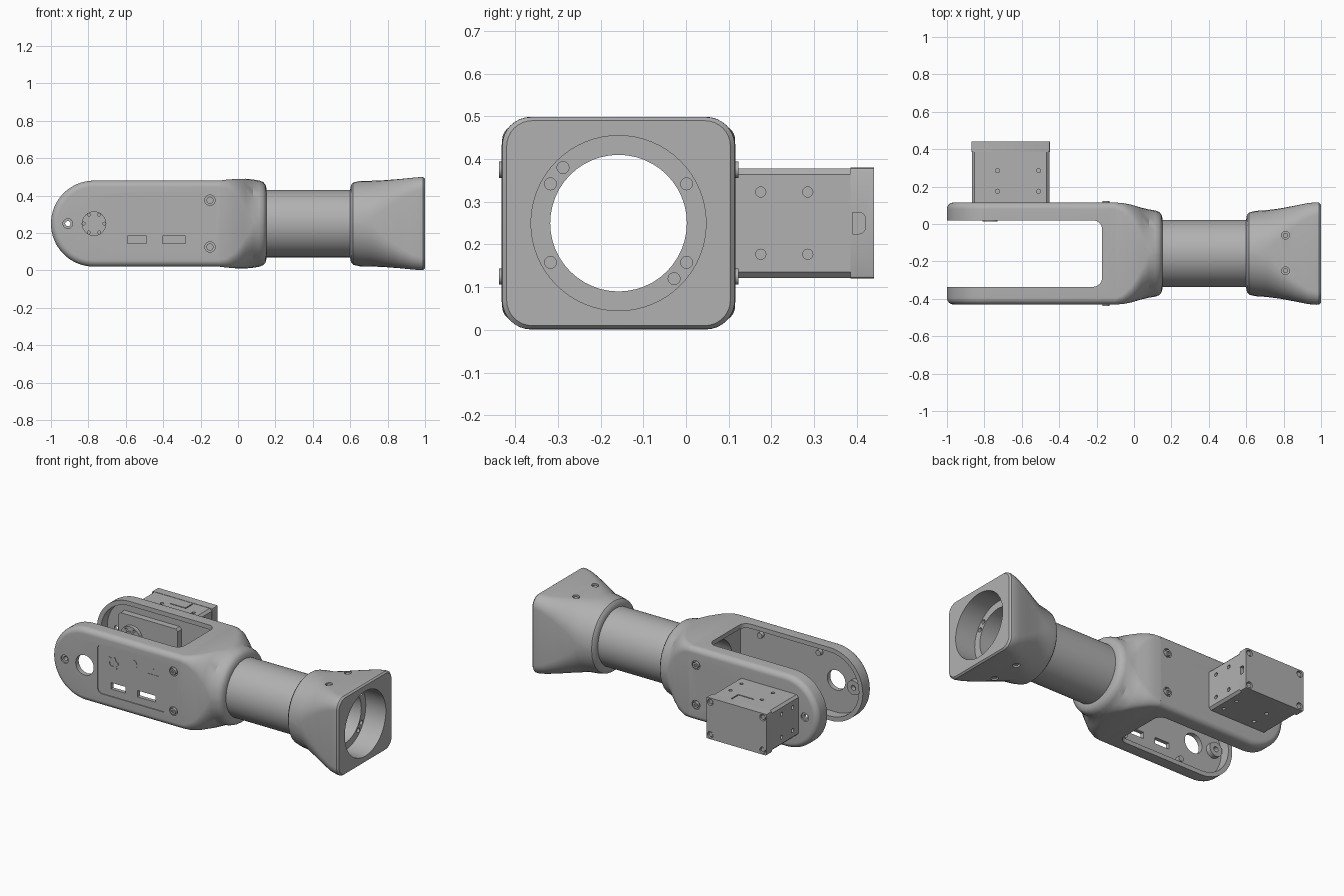
import bpy, bmesh
from math import sin, cos, pi, radians

old = bpy.data.objects.get("Cube")
if old:
    bpy.data.objects.remove(old, do_unlink=True)

grey = bpy.data.materials.new("plain grey")
grey.use_nodes = True
COLOUR = (0.44, 0.44, 0.44, 1)
grey.diffuse_color = COLOUR
grey.node_tree.nodes["Principled BSDF"].inputs["Base Color"].default_value = COLOUR

CY, CZ = -0.158, 0.25      # long axis of the arm
PIVOT, H = -0.77, 0.23     # fork pivot x, fork half height
FRONT, BACK = -0.43, 0.115  # outer faces of the fork


# ---------- outlines and solids ----------
def rounded(cu, cv, hu, hv, r, k=8):
    r = min(r, 0.97 * min(hu, hv))
    pts = []
    for q, (su, sv) in enumerate([(1, 1), (-1, 1), (-1, -1), (1, -1)]):
        for i in range(k + 1):
            a = (q + i / k) * pi / 2
            pts.append((cu + su * (hu - r) + r * cos(a), cv + sv * (hv - r) + r * sin(a)))
    return pts


def circle(cu, cv, r, n=40):
    return [(cu + r * cos(2 * pi * i / n), cv + r * sin(2 * pi * i / n)) for i in range(n)]


def rect(u0, u1, v0, v1):
    return [(u0, v0), (u1, v0), (u1, v1), (u0, v1)]


def stadium(h, x_end, n=32):
    arc = [pi / 2 + pi * i / n for i in range(n + 1)]
    return [(x_end, CZ - h), (x_end, CZ + h)] + [(PIVOT + h * cos(a), CZ + h * sin(a)) for a in arc]


def place(axis, d, pts):
    order = {"x": lambda u, v: (d, u, v), "y": lambda u, v: (u, d, v), "z": lambda u, v: (u, v, d)}
    return [order[axis](u, v) for u, v in pts]


def loft(name, rings):
    bm = bmesh.new()
    loops = [[bm.verts.new(p) for p in ring] for ring in rings]
    n = len(loops[0])
    for a, b in zip(loops, loops[1:]):
        for i in range(n):
            j = (i + 1) % n
            bm.faces.new((a[i], a[j], b[j], b[i]))
    bm.faces.new(loops[0])
    bm.faces.new(loops[-1])
    bmesh.ops.recalc_face_normals(bm, faces=bm.faces)
    mesh = bpy.data.meshes.new(name)
    bm.to_mesh(mesh)
    bm.free()
    mesh.materials.append(grey)
    ob = bpy.data.objects.new(name, mesh)
    bpy.context.collection.objects.link(ob)
    return ob


def prism(name, axis, a, b, pts):
    return loft(name, [place(axis, a, pts), place(axis, b, pts)])


def cut(ob, *solids):
    """Subtract (axis, start, end, outline) solids from an object."""
    tools = [prism("cutter", *s) for s in solids]
    for t in tools:
        t.hide_render = True
        m = ob.modifiers.new("cut", "BOOLEAN")
        m.operation, m.solver, m.object = "DIFFERENCE", "EXACT", t
    bpy.context.view_layer.update()
    deps = bpy.context.evaluated_depsgraph_get()
    mesh = bpy.data.meshes.new_from_object(ob.evaluated_get(deps))
    ob.modifiers.clear()
    ob.data = mesh
    for t in tools:
        bpy.data.objects.remove(t, do_unlink=True)


def sections(name, rows):
    return loft(name, [place("x", x, rounded(CY, CZ, hy, hz, r)) for x, hy, hz, r in rows])


bore = ("x", -0.4, 1.2, circle(CY, CZ, 0.16, 48))

# ---------- fork with two arms ----------
R, K = 0.035, 8
rings = []
for i in range(K + 1):
    a = i * pi / 2 / K
    rings.append((R * (1 - cos(a)), H - R * (1 - sin(a))))
levels = [(FRONT + d, h) for d, h in rings] + [(BACK - d, h) for d, h in reversed(rings)]
fork = loft("fork_arms", [place("y", y, stadium(h, -0.1)) for y, h in levels])
SCREWS = [(-0.15, 0.125), (-0.15, 0.375)]
cuts = [
    ("z", -0.2, 0.7, rounded(-0.67, CY, 0.5, 0.178, 0.05)),      # open gap
    ("y", -0.4, 0.085, stadium(H - 0.028, -0.05)),               # hollow inside
    ("y", -0.5, -0.424, rounded(-0.44, 0.255, 0.24, 0.155, 0.03)),  # side panel
    ("y", -0.5, -0.3, circle(PIVOT, CZ, 0.063)),                 # pivot opening
    ("y", -0.5, -0.3, rect(-0.59, -0.49, 0.145, 0.185)),         # sockets
    ("y", -0.5, -0.3, rect(-0.405, -0.28, 0.145, 0.185)),
    ("y", -0.5, 0.3, circle(-0.91, CZ, 0.014, 20)),
    ("y", -0.5, -0.42, circle(-0.91, CZ, 0.026, 24)),
    ("y", 0.105, 0.3, circle(-0.91, CZ, 0.026, 24)),
]
for x, z in SCREWS:
    cuts += [("y", -0.5, -0.415, circle(x, z, 0.028, 24)), ("y", 0.1, 0.3, circle(x, z, 0.028, 24))]
cut(fork, *cuts)

for x, z in SCREWS:
    for side, y in (("front", -0.424), ("back", 0.109)):
        head = prism(f"{side}_fork_screw", "y", y - 0.014, y + 0.014, circle(x, z, 0.019, 20))
        out = (y - 0.1, y - 0.006) if side == "front" else (y + 0.006, y + 0.1)
        cut(head, ("y", *out, circle(x, z, 0.009, 6)))

# ---------- neck between fork and tube ----------
neck = sections("fork_neck", [
    (-0.1, 0.2725, 0.23, R), (-0.06, 0.27, 0.235, 0.05), (-0.01, 0.26, 0.239, 0.09),
    (0.04, 0.245, 0.24, 0.16), (0.08, 0.236, 0.236, 0.23), (0.115, 0.23, 0.23, 0.23),
    (0.135, 0.222, 0.222, 0.22), (0.147, 0.208, 0.208, 0.2), (0.153, 0.185, 0.185, 0.18)])
cut(neck, bore)

# ---------- tube ----------
tube = prism("tube", "x", 0.1, 0.68, circle(CY, CZ, 0.18, 64))
cut(tube, bore)

# ---------- square end flange ----------
flange = sections("end_flange", [
    (0.6, 0.185, 0.185, 0.18), (0.604, 0.206, 0.206, 0.2), (0.616, 0.22, 0.22, 0.22),
    (0.65, 0.228, 0.228, 0.23), (0.71, 0.232, 0.229, 0.21), (0.78, 0.241, 0.232, 0.16),
    (0.86, 0.256, 0.238, 0.11), (0.93, 0.27, 0.245, 0.08), (0.975, 0.274, 0.249, 0.07),
    (0.99, 0.272, 0.248, 0.066), (1.0, 0.262, 0.24, 0.06)])
cuts = [bore, ("x", 0.86, 1.2, circle(CY, CZ, 0.205, 64))]
for deg in (30, 135, 150, 210, 315, 330):
    a = radians(deg)
    cuts.append(("x", 0.83, 0.9, circle(CY + 0.184 * cos(a), CZ + 0.184 * sin(a), 0.014, 20)))
BOLTS = [-0.06, -0.25]
for y in BOLTS:
    cuts += [("z", 0.465, 0.7, circle(0.81, y, 0.021, 24)), ("z", -0.2, 0.035, circle(0.81, y, 0.021, 24))]
cut(flange, *cuts)
for y in BOLTS:
    for side, z in (("top", 0.47), ("bottom", 0.03)):
        prism(f"{side}_flange_screw", "z", z - 0.008, z + 0.008, circle(0.81, y, 0.013, 20))

# ---------- servo motor on the back arm ----------
SX, SH, SV = -0.66, 0.21, 0.13
servo = prism("servo_body", "y", 0.045, 0.39, rounded(SX, CZ, SH - 0.003, SV - 0.002, 0.014, 1))
cuts = [("z", 0.372, 0.5, rect(-0.69, -0.578, 0.305, 0.312)),
        ("z", 0.372, 0.5, rect(-0.585, -0.578, 0.308, 0.375))]
for y in (0.175, 0.285):
    for x in (-0.73, -0.51):
        cuts += [("z", 0.36, 0.5, circle(x, y, 0.011, 20)), ("z", 0, 0.14, circle(x, y, 0.011, 20))]
    for z in (0.177, 0.323):
        cuts += [("x", -0.475, -0.3, circle(y, z, 0.012, 20)), ("x", -1, -0.845, circle(y, z, 0.012, 20))]
cut(servo, *cuts)
cap = prism("servo_cap", "y", 0.385, 0.44, rounded(SX, CZ, SH, SV, 0.008, 2))
corners = [(SX + sx * 0.183, CZ + sz * 0.103) for sx in (-1, 1) for sz in (-1, 1)]
cut(cap, ("x", -0.475, -0.3, rounded(0.385, CZ, 0.035, 0.025, 0.015)),
    *[("y", 0.425, 0.6, circle(x, z, 0.02, 20)) for x, z in corners])
for x, z in corners:
    prism("servo_cap_screw", "y", 0.42, 0.434, circle(x, z, 0.014, 20))

# output disc inside the gap
horn = prism("servo_horn", "y", 0.022, 0.05, circle(PIVOT, CZ, 0.07))
holes = [("y", 0, 0.035, circle(PIVOT + 0.055 * cos(a), CZ + 0.055 * sin(a), 0.008, 12))
         for a in [i * pi / 3 for i in range(6)]]
cut(horn, *holes)
hub = prism("servo_hub", "y", 0.014, 0.03, circle(PIVOT, CZ, 0.04))
cut(hub, ("y", 0, 0.024, circle(PIVOT, CZ, 0.02, 24)))

# ---------- relief symbols on the side panel ----------
gear = [(-0.58 + r * cos(a), 0.31 + r * sin(a)) for i in range(24)
        for r, a in [(0.043 if i % 4 < 2 else 0.034, i * pi / 12)]]
icon = prism("gear_symbol", "y", -0.428, -0.42, gear)
cut(icon, ("y", -0.5, -0.4241, circle(-0.58, 0.31, 0.018, 24)))
prism("round_symbol", "y", -0.427, -0.42, circle(-0.435, 0.342, 0.028, 28))
prism("cross_bar", "y", -0.427, -0.42, rect(-0.33, -0.25, 0.306, 0.314))
prism("cross_post", "y", -0.428, -0.42, rect(-0.295, -0.285, 0.27, 0.35))

# ---------- bosses on the inner face of the front arm ----------
for x, z in [(-0.66, 0.1), (-0.66, 0.4), (-0.25, 0.1), (-0.25, 0.4)]:
    prism("inner_boss", "y", -0.405, -0.375, circle(x, z, 0.018, 20))
ring = prism("pivot_stop", "y", -0.405, -0.37, circle(-0.91, CZ, 0.045, 32))
cut(ring, ("y", -0.5, -0.3, circle(-0.91, CZ, 0.016, 20)))

# ---------- shading ----------
for ob in bpy.context.scene.objects:
    if ob.type == "MESH":
        ob.select_set(True)
        bpy.context.view_layer.objects.active = ob
bpy.ops.object.shade_smooth_by_angle(angle=radians(32))
